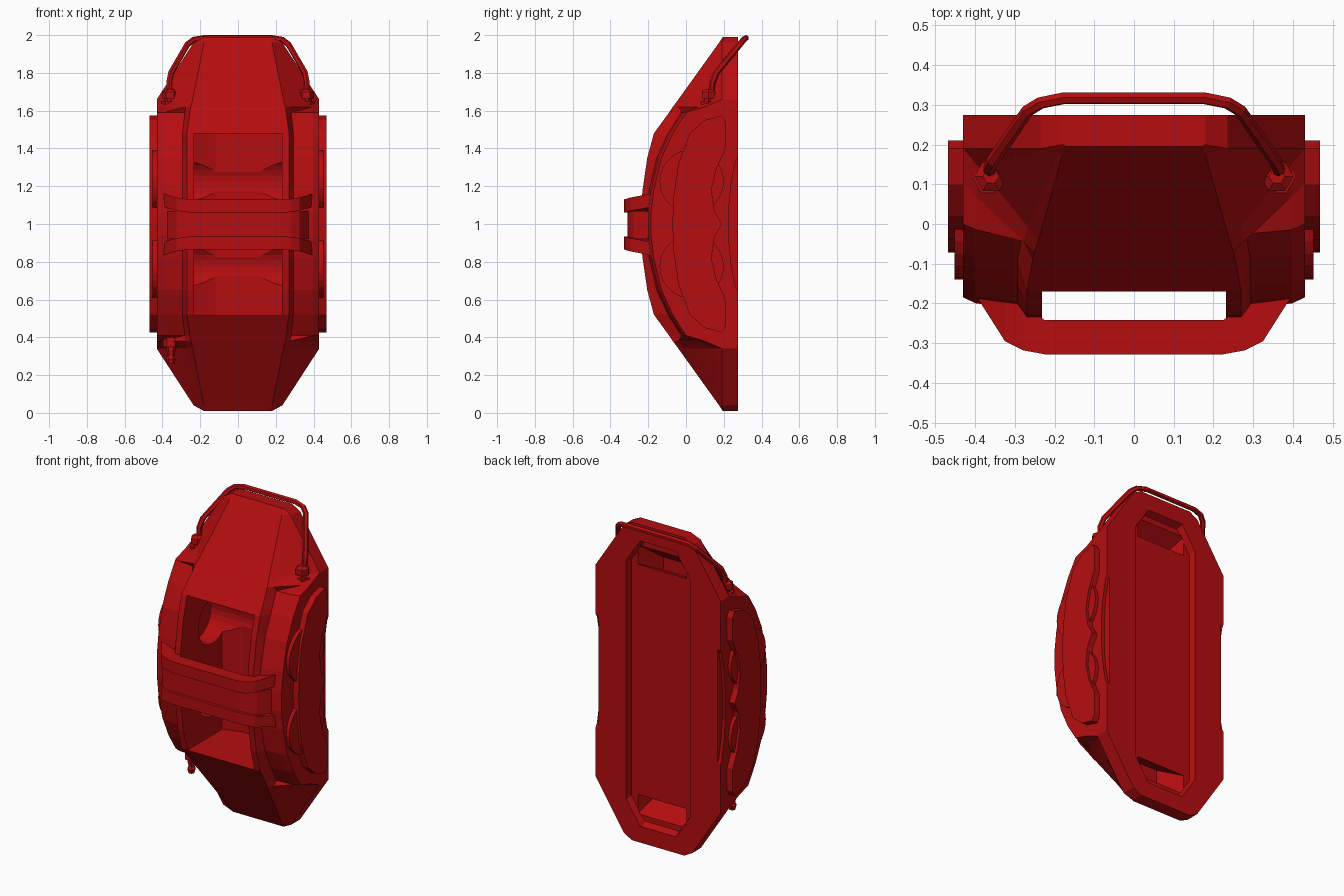
import bpy, bmesh, math
from mathutils import Vector

cube = bpy.data.objects.get("Cube")
if cube:
    bpy.data.objects.remove(cube)

red = bpy.data.materials.new("caliper red")
red.use_nodes = True
colour = (0.46, 0.004, 0.005, 1)
red.diffuse_color = colour
red.node_tree.nodes["Principled BSDF"].inputs["Base Color"].default_value = colour


def loft(name, rings):
    """Join equal rings of points into a closed solid."""
    bm = bmesh.new()
    loops = [[bm.verts.new(p) for p in ring] for ring in rings]
    for a, b in zip(loops, loops[1:]):
        for i in range(len(a)):
            j = (i + 1) % len(a)
            bm.faces.new((a[i], a[j], b[j], b[i]))
    bm.faces.new(loops[0])
    bm.faces.new(loops[-1])
    bmesh.ops.recalc_face_normals(bm, faces=bm.faces)
    mesh = bpy.data.meshes.new(name)
    bm.to_mesh(mesh)
    bm.free()
    mesh.materials.append(red)
    obj = bpy.data.objects.new(name, mesh)
    bpy.context.collection.objects.link(obj)
    return obj


def disc(axis, centre, r, n):
    """Ring of n points around a centre, across the given axis."""
    pts = []
    for i in range(n):
        t = 2 * math.pi * i / n
        u, v = r * math.cos(t), r * math.sin(t)
        off = (0, u, v) if axis == "x" else (u, v, 0)
        pts.append(Vector(centre) + Vector(off))
    return pts


def octagon(y, x, h, c):
    """Tall chamfered rectangle facing y, centred on z = 1."""
    half = [(x - c, -h), (x, -h + 1.5 * c), (x, h - 1.5 * c), (x - c, h)]
    pts = half + [(-px, pz) for px, pz in reversed(half)]
    return [(px, y, 1 + pz) for px, pz in pts]


def rect(y, x, z0, z1):
    return [(-x, y, z0), (x, y, z0), (x, y, z1), (-x, y, z1)]


def cut(target, cutter):
    mod = target.modifiers.new(cutter.name, "BOOLEAN")
    mod.operation = "DIFFERENCE"
    mod.solver = "EXACT"
    mod.object = cutter
    cutter.hide_render = True
    cutter.hide_viewport = True
    cutter.display_type = "WIRE"


# Body: sections stacked upward (height, outer x, outer y, inner x, front y)
LOWER = [
    (0.01, 0.18, 0.20, 0.17, 0.195),
    (0.04, 0.235, 0.19, 0.18, 0.175),
    (0.34, 0.43, 0.19, 0.24, -0.04),
    (0.38, 0.43, 0.10, 0.25, -0.07),
    (0.41, 0.43, 0.00, 0.255, -0.09),
    (0.52, 0.43, -0.07, 0.27, -0.17),
    (0.65, 0.43, -0.13, 0.27, -0.205),
    (0.82, 0.43, -0.17, 0.27, -0.23),
    (0.94, 0.43, -0.185, 0.27, -0.24),
]


def section(z, xo, yo, xi, yi):
    half = [(xo, 0.275), (xo, yo)]
    for t in (0.2, 0.85):
        y = yo + t * (yi - yo)
        if 0.4 < z < 1.6:
            y = yo - 0.015 if t < 0.5 else yo - 0.025
        half.append((xo + t * (xi - xo), y))
    half.append((xi, yi))
    pts = half + [(-x, y) for x, y in reversed(half)]
    return [(x, y, z) for x, y in pts]


levels = LOWER + [(2 - s[0], *s[1:]) for s in reversed(LOWER)]
body = loft("caliper_body", [section(*s) for s in levels])

# Front window, shallow rear slot and its deep end pits
cut(body, loft("window_cutter", [
    rect(-0.4, 0.232, 0.515, 1.48),
    rect(0.175, 0.232, 0.515, 1.48),
    rect(0.21, 0.12, 0.515, 1.48)]))
cut(body, loft("slot_cutter", [
    octagon(0.3, 0.225, 0.90, 0.10), octagon(0.235, 0.21, 0.87, 0.09)]))
for side, word in ((1, "upper"), (-1, "lower")):
    def zs(a, b):
        return sorted((1 + side * a, 1 + side * b))
    cut(body, loft(word + "_pit_cutter", [
        rect(0.24, 0.17, *zs(0.72, 0.84)), rect(0.08, 0.10, *zs(0.64, 0.72))]))

# Piston bores in the window walls
for z, word in ((1.225, "upper"), (0.775, "lower")):
    cut(body, loft(word + "_bore_cutter", [
        disc("x", (x, 0.08, z), 0.14, 28) for x in (-0.34, 0.34)]))

# Shallow curved relief in each rear side edge
RELIEF = [(0.3, 0.40), (0.262, 0.33), (0.24, 0.22), (0.228, 0.1)]
relief = RELIEF + [(y, -z) for y, z in reversed(RELIEF)]
for side, word in ((1, "left"), (-1, "right")):
    cut(body, loft(word + "_relief_cutter", [
        [(side * x, y, 1 + z) for y, z in relief] for x in (0.41, 0.55)]))

# Side pads with scalloped backs, over round piston bosses
PAD = [(0.19, 0), (0.15, 0.07), (0.135, 0.18), (0.16, 0.29), (0.21, 0.4),
       (0.21, 0.54), (0.19, 0.575), (0.1, 0.55), (0.02, 0.48),
       (-0.04, 0.32), (-0.065, 0.15)]
outline = PAD + [(-0.072, 0)] + [(y, -z) for y, z in reversed(PAD[1:])]
for side, word in ((1, "left"), (-1, "right")):
    loft(word + "_side_pad", [
        [(side * x, y, 1 + z) for y, z in outline] for x in (0.41, 0.468)])
    for z, place in ((1.225, "upper"), (0.775, "lower")):
        loft(f"{word}_{place}_piston_boss", [
            disc("x", (side * x, 0.03, z), 0.17, 28) for x in (0.4, 0.452)])

# Strap across the window: (x, front y, rear y, flare)
STRAP = [(0.225, -0.328, -0.242, 0), (0.28, -0.318, -0.2, 0.003),
         (0.325, -0.295, -0.18, 0.01), (0.36, -0.24, -0.175, 0.02),
         (0.395, -0.185, -0.165, 0.03)]
path = [(-x, a, b, f) for x, a, b, f in reversed(STRAP)] + STRAP


def rail(name, z0, z1, flare, inset):
    loft(name, [[(x, a + inset, z0 + flare * f), (x, b, z0 + flare * f),
                 (x, b, z1 + flare * f), (x, a + inset, z1 + flare * f)]
                for x, a, b, f in path])


rail("strap_upper_rail", 1.06, 1.13, 1, 0)
rail("strap_lower_rail", 0.865, 0.935, -1, 0)
rail("strap_centre_band", 0.92, 1.07, 0, 0.018)

# Hydraulic crossover pipe
PIPE = [(0.36, 0.13, 1.66), (0.365, 0.14, 1.75), (0.355, 0.16, 1.80),
        (0.268, 0.285, 1.95), (0.235, 0.305, 1.975), (0.175, 0.317, 1.985)]
points = [(-x, y, z) for x, y, z in PIPE] + list(reversed(PIPE))
curve = bpy.data.curves.new("crossover_pipe", "CURVE")
curve.dimensions = "3D"
curve.bevel_depth = 0.016
curve.bevel_resolution = 1
curve.use_fill_caps = True
spline = curve.splines.new("POLY")
spline.points.add(len(points) - 1)
for point, co in zip(spline.points, points):
    point.co = (*co, 1)
spline.use_smooth = False
curve.materials.append(red)
bpy.context.collection.objects.link(bpy.data.objects.new("crossover_pipe", curve))


def turned(name, x, y, steps, n=6):
    loft(name, [disc("z", (x, y, z), r, n) for z, r in steps])


# Hex pipe fittings and the bleed screw
NUT = [(1.58, 0.048), (1.65, 0.048), (1.65, 0.028), (1.665, 0.028),
       (1.665, 0.042), (1.70, 0.042), (1.715, 0.02)]
for side, word in ((1, "left"), (-1, "right")):
    turned(word + "_pipe_fitting", side * 0.36, 0.12, NUT)
turned("bleed_screw", -0.355, 0.05,
       [(0.26, 0.018), (0.285, 0.026), (0.30, 0.018), (0.33, 0.024),
        (0.35, 0.026), (0.35, 0.042), (0.42, 0.042)])
